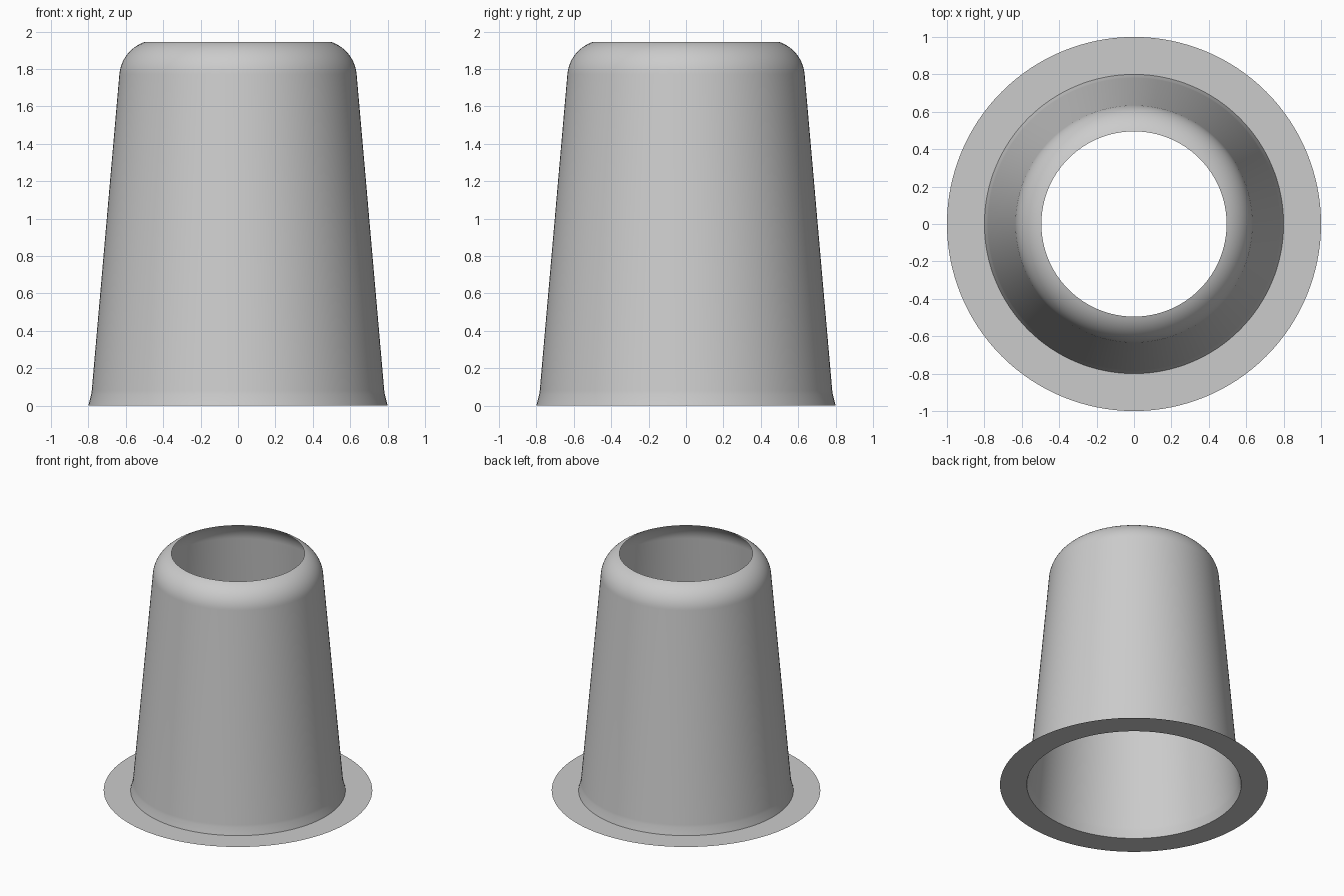
import bpy, bmesh
from math import cos, sin, radians, pi

cube = bpy.data.objects.get("Cube")
if cube:
    bpy.data.objects.remove(cube)

SIDES = 128

grey = bpy.data.materials.new("plain grey")
grey.use_nodes = True
colour = (0.6, 0.6, 0.6, 1)
grey.diffuse_color = colour
grey.node_tree.nodes["Principled BSDF"].inputs["Base Color"].default_value = colour


def revolve(name, profile):
    """Spin an (radius, height) profile into an open shell facing outward."""
    bm = bmesh.new()
    rings = [[bm.verts.new((r * cos(2 * pi * i / SIDES), r * sin(2 * pi * i / SIDES), z))
              for i in range(SIDES)] for r, z in profile]
    for low, high in zip(rings, rings[1:]):
        for i in range(SIDES):
            j = (i + 1) % SIDES
            bm.faces.new((low[i], low[j], high[j], high[i]))
    mesh = bpy.data.meshes.new(name)
    bm.to_mesh(mesh)
    bm.free()
    mesh.materials.append(grey)
    obj = bpy.data.objects.new(name, mesh)
    bpy.context.collection.objects.link(obj)
    bpy.ops.object.select_all(action='DESELECT')
    obj.select_set(True)
    bpy.context.view_layer.objects.active = obj
    bpy.ops.object.shade_smooth_by_angle(angle=radians(40))
    return obj


# Flat rim around the foot, flared foot, tapered wall, rounded open shoulder
rim = [(1.0, 0), (0.8, 0)]
wall = [(0.795, 0.02), (0.785, 0.06), (0.782, 0.08)]
steps = 14
shoulder = []
for k in range(steps + 1):
    a = radians(5 + 67.5 * k / steps)
    shoulder.append((0.435 + 0.2 * cos(a), 1.755 + 0.2 * sin(a)))
revolve("flanged_sleeve", rim + wall + shoulder)
